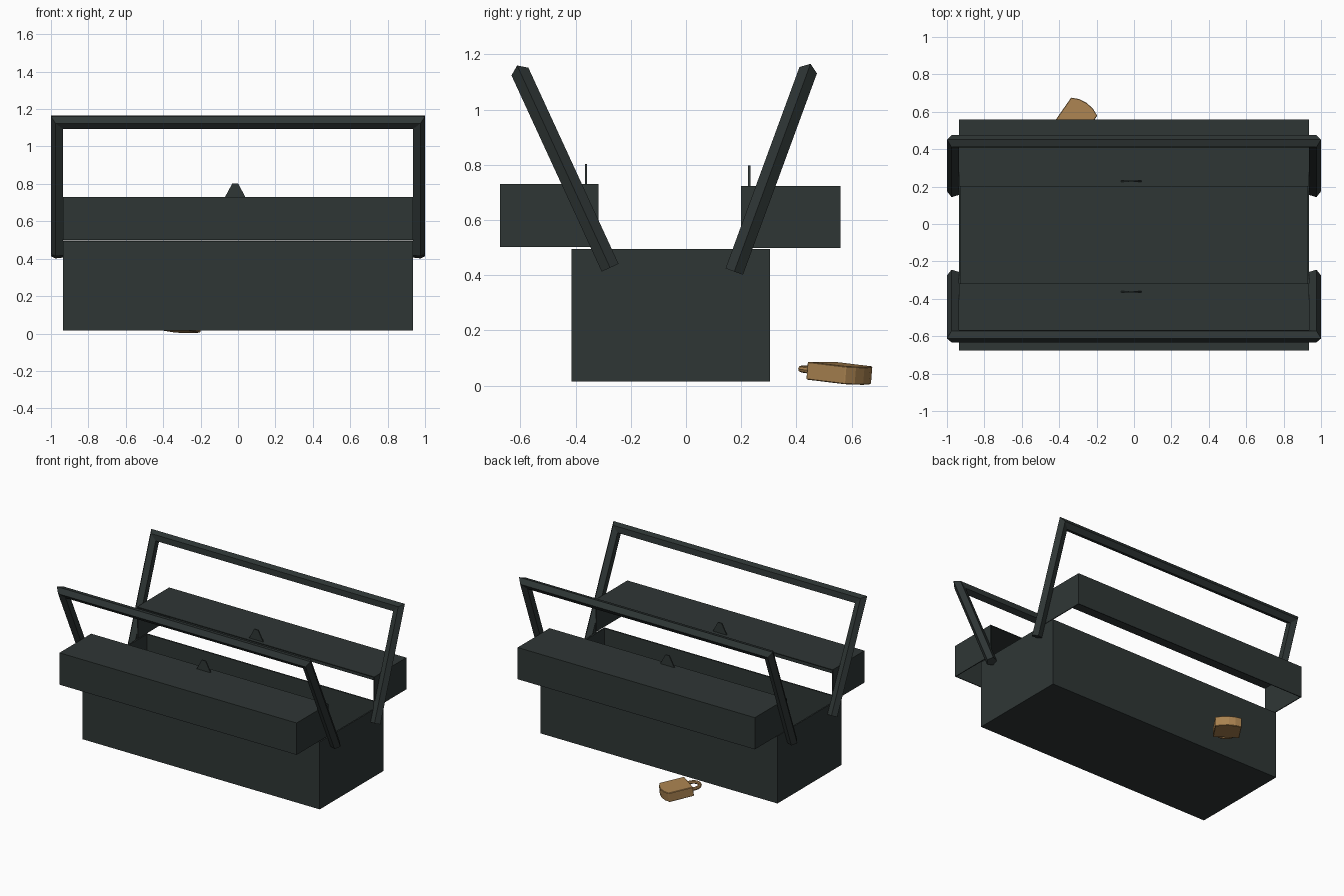
import bpy, bmesh, math
from mathutils import Matrix, Vector

if "Cube" in bpy.data.objects:
    bpy.data.objects.remove(bpy.data.objects["Cube"])


def material(name, color):
    m = bpy.data.materials.new(name)
    m.diffuse_color = (*color, 1)
    m.use_nodes = True
    m.node_tree.nodes["Principled BSDF"].inputs["Base Color"].default_value = m.diffuse_color
    return m


STEEL = material("dark_green_steel", (0.028, 0.037, 0.036))
BRASS = material("brass", (0.40, 0.225, 0.08))


def add_object(name, bm, mat):
    bmesh.ops.recalc_face_normals(bm, faces=bm.faces)
    me = bpy.data.meshes.new(name)
    bm.to_mesh(me)
    bm.free()
    me.materials.append(mat)
    ob = bpy.data.objects.new(name, me)
    bpy.context.collection.objects.link(ob)
    return ob


def shell(name, lo, hi, open_dirs, thick=0.01):
    """Sheet-metal box with the faces along open_dirs left out."""
    bm = bmesh.new()
    bmesh.ops.create_cube(bm, size=1)
    for v in bm.verts:
        v.co = Vector((lo[i] + (v.co[i] + 0.5) * (hi[i] - lo[i]) for i in range(3)))
    bm.normal_update()
    gone = [f for f in bm.faces if any(f.normal.dot(Vector(d)) > 0.9 for d in open_dirs)]
    bmesh.ops.delete(bm, geom=gone, context='FACES')
    me = bpy.data.meshes.new(name)
    bm.to_mesh(me)
    bm.free()
    me.materials.append(STEEL)
    ob = bpy.data.objects.new(name, me)
    bpy.context.collection.objects.link(ob)
    mod = ob.modifiers.new("thickness", 'SOLIDIFY')
    mod.thickness = thick
    mod.offset = -1
    mod.use_even_offset = True


def prism(name, outline, thick, matrix, mat):
    """Outline in local xy, extruded symmetrically along local z."""
    bm = bmesh.new()
    f = bm.faces.new([bm.verts.new((x, y, -thick / 2)) for x, y in outline])
    ext = bmesh.ops.extrude_face_region(bm, geom=[f])
    bmesh.ops.translate(bm, vec=(0, 0, thick),
                        verts=[g for g in ext['geom'] if isinstance(g, bmesh.types.BMVert)])
    bmesh.ops.transform(bm, matrix=matrix, verts=bm.verts)
    return add_object(name, bm, mat)


def loft(name, rings, mat):
    """Skin between rings of equal count and cap both ends."""
    bm = bmesh.new()
    vs = [[bm.verts.new(p) for p in ring] for ring in rings]
    n = len(vs[0])
    for a, b in zip(vs, vs[1:]):
        for i in range(n):
            j = (i + 1) % n
            bm.faces.new((a[i], a[j], b[j], b[i]))
    bm.faces.new(vs[0])
    bm.faces.new(vs[-1])
    return add_object(name, bm, mat)


# Open box and the two half lids swung outwards
shell("box_body", (-0.935, -0.415, 0.015), (0.935, 0.305, 0.495), [(0, 0, 1)])
shell("front_lid", (-0.935, -0.675, 0.503), (0.935, -0.318, 0.73), [(0, 0, -1), (0, 1, 0)], 0.006)
shell("back_lid", (-0.935, 0.20, 0.498), (0.935, 0.56, 0.724), [(0, 0, -1), (0, -1, 0)], 0.006)

# Latch plates standing on the lids
for name, y, z in (("front_latch", -0.362, 0.725), ("back_latch", 0.229, 0.72)):
    prism(name, [(-0.072, 0), (0.042, 0), (0.0, 0.078), (-0.03, 0.078)], 0.008,
          Matrix.Translation((0, y, z)) @ Matrix.Rotation(math.pi / 2, 4, 'X'), STEEL)

# Carrying handles: mitred U frames with a five-sided bar, point outwards
R = 0.0354
section = [(R * (math.cos(a) + 0.809), R * math.sin(a))
           for a in (i * math.tau / 5 for i in range(5))]   # (outward, sideways)


def handle(name, foot, top):
    foot, top = Vector((0, *foot)), Vector((0, *top))
    up = (top - foot).normalized()
    side = Vector((0, -up.z, up.y))
    inner = (top - foot).length - 1.118 * R
    rings = []
    for sx, at_top in ((-1, 0), (-1, 1), (1, 1), (1, 0)):
        rings.append([foot + Vector((sx * (0.936 + o), 0, 0)) + side * s
                      + up * ((inner + o) * at_top) for o, s in section])
    loft(name, rings, STEEL)


handle("front_handle", (-0.275, 0.427), (-0.602, 1.138))
handle("back_handle", (0.175, 0.413), (0.443, 1.143))

# Padlock lying on the ground behind the box
u = Vector((0.57, 0.82, -0.10)).normalized()
v = Vector((-0.82, 0.57, 0)).normalized()
w = u.cross(v)
frame = Matrix((u, v, w)).transposed().to_4x4()
frame.translation = (-0.3645, 0.486, 0.054)
lock = prism("padlock_body", [(0, -0.085), (0.17, -0.085), (0.188, -0.045), (0.194, 0),
                              (0.188, 0.045), (0.17, 0.085), (0, 0.085)], 0.065, frame, BRASS)
bev = lock.modifiers.new("soft_edge", 'BEVEL')
bev.width = 0.003
bev.segments = 1

path = [(0.02, -0.05, 0)] + [(-0.025 - 0.047 * math.sin(a), -0.05 * math.cos(a), 0)
                             for a in (i * math.pi / 8 for i in range(9))] + [(0.02, 0.05, 0)]
rings = []
for i, p in enumerate(path):
    d = (Vector(path[min(i + 1, len(path) - 1)]) - Vector(path[max(i - 1, 0)])).normalized()
    n = Vector((-d.y, d.x, 0))
    rings.append([frame @ (Vector(p) + 0.012 * (n * math.cos(a) + Vector((0, 0, math.sin(a)))))
                  for a in (k * math.tau / 8 for k in range(8))])
loft("padlock_shackle", rings, BRASS)
